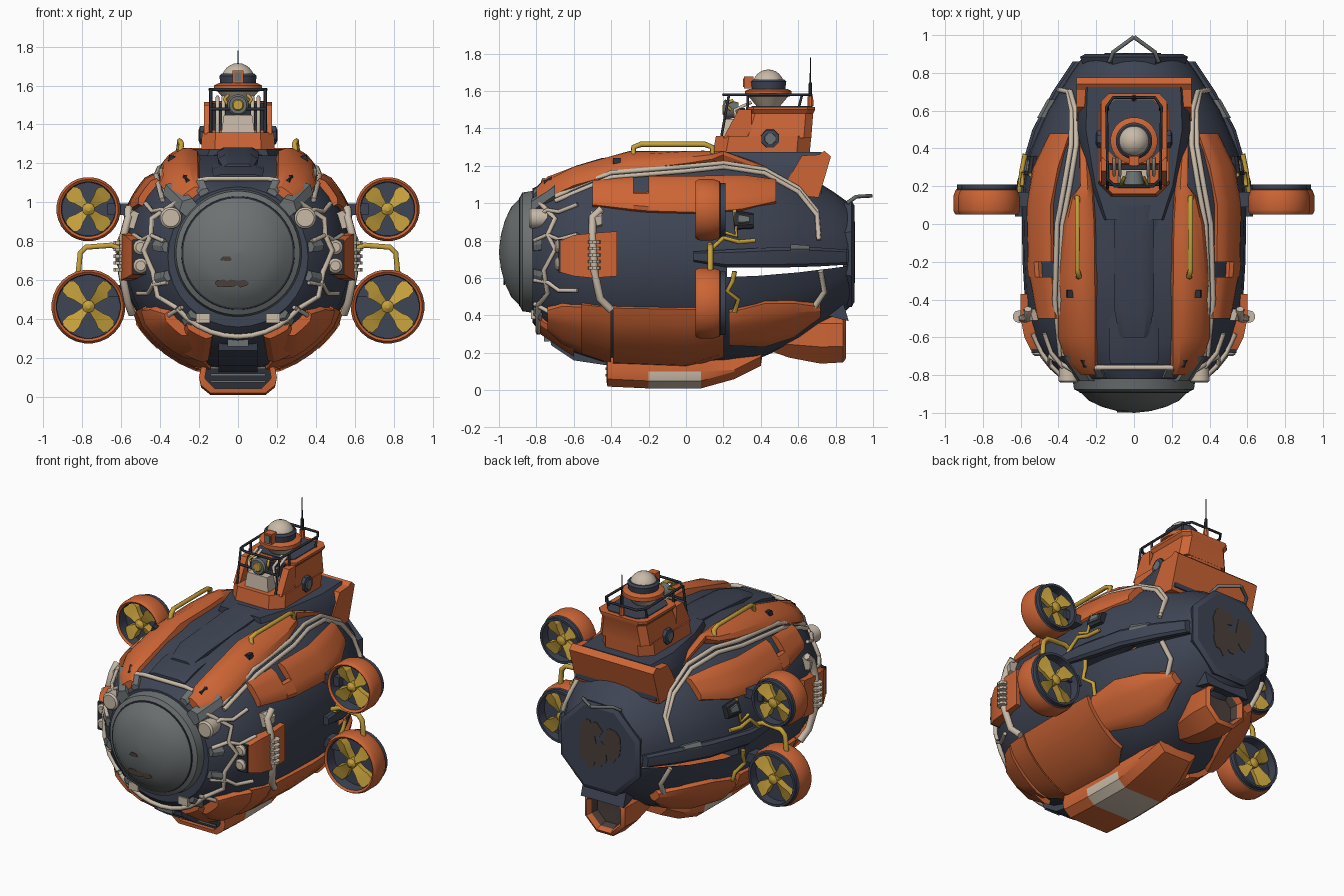
import bpy, bmesh, math, random
from math import sin, cos, radians, pi

random.seed(4)
if "Cube" in bpy.data.objects:
    bpy.data.objects.remove(bpy.data.objects["Cube"])

def material(name, rgb):
    m = bpy.data.materials.new(name)
    m.use_nodes = True
    m.diffuse_color = (*rgb, 1)
    m.node_tree.nodes["Principled BSDF"].inputs["Base Color"].default_value = (*rgb, 1)
    return m

ORANGE = material("orange_paint", (.61, .13, .036))
NAVY = material("navy_hull", (.048, .058, .088))
GREY = material("grey_metal", (.15, .165, .165))
CREAM = material("cream", (.58, .49, .39))
YELLOW = material("yellow", (.57, .36, .045))
RUST = material("rust_brown", (.07, .05, .043))
BLACK = material("dark_steel", (.025, .029, .038))

CZ = .72
HULL = [(-.82, .36), (-.75, .44), (-.62, .52), (-.45, .575), (-.2, .59), (.08, .595), (.22, .585),
        (.38, .555), (.6, .46), (.79, .34), (.86, .29), (.9, .25)]

def hull_radius(y):
    for (a, ra), (b, rb) in zip(HULL, HULL[1:]):
        if y <= b:
            return ra + (rb - ra) * (y - a) / (b - a)
    return HULL[-1][1]

def on_hull(y, deg, off=0):
    """Point on the round hull, whose top is planed flat and slopes down at the nose."""
    r, a = hull_radius(y) + off, radians(deg)
    return (r * cos(a), y, min(CZ + r * sin(a), min(1.24, 1.2 + .3 * (y + .45)) + off))

def loft(name, rings, mats, mirror=False, rule=None):
    """Skin closed rings of points, capping both ends."""
    bm = bmesh.new()
    rows = [[bm.verts.new(p) for p in ring] for ring in rings]
    n = len(rows[0])
    for a, b in zip(rows, rows[1:]):
        for j in range(n):
            bm.faces.new((a[j], a[(j + 1) % n], b[(j + 1) % n], b[j]))
    bm.faces.new(rows[0])
    bm.faces.new(rows[-1])
    bmesh.ops.recalc_face_normals(bm, faces=bm.faces)
    mats = mats if isinstance(mats, list) else [mats]
    if rule:
        for f in bm.faces:
            f.material_index = rule(f.calc_center_median())
    me = bpy.data.meshes.new(name)
    bm.to_mesh(me)
    bm.free()
    ob = bpy.data.objects.new(name, me)
    bpy.context.collection.objects.link(ob)
    for m in mats:
        me.materials.append(m)
    if mirror:
        ob.modifiers.new("mirror", "MIRROR")
    return ob

def lathe(name, prof, c, mats, axis="y", n=32, **kw):
    """Spin (distance, radius) pairs round an axis through c."""
    def pt(d, r, t):
        u, v = r * cos(t), r * sin(t)
        x, y, z = {"x": (d, u, v), "y": (u, d, v), "z": (u, v, d)}[axis]
        return (c[0] + x, c[1] + y, c[2] + z)
    return loft(name, [[pt(d, r, 2 * pi * (i + .5) / n) for i in range(n)] for d, r in prof], mats, **kw)

def panel(name, rows, mat, off=.025, mirror=True, n=6):
    """Curved armour plate: rows of (y, start angle, end angle)."""
    rings = []
    for y, a, b in rows:
        angs = [a + (b - a) * i / n for i in range(n + 1)]
        rings.append([on_hull(y, t, off if 0 < i < n else off * .6) for i, t in enumerate(angs)]
                     + [on_hull(y, t, -.02) for t in reversed(angs)])
    return loft(name, rings, mat, mirror)

def slab(name, prof, x0, x1, mat, mirror=False):
    """Side outline of (y, z) points extruded across x."""
    return loft(name, [[(x, y, z) for y, z in prof] for x in (x0, x1)], mat, mirror)

def box(name, c, s, mat, mirror=False, top=1.0):
    rings = [[(c[0] + i * s[0] / 2 * k, c[1] + j * s[1] / 2 * k, c[2] + h * s[2] / 2)
              for i, j in ((-1, -1), (1, -1), (1, 1), (-1, 1))] for h, k in ((-1, 1), (1, top))]
    return loft(name, rings, mat, mirror)

def stain(name, x, y, z, w, h):
    """Thin ragged patch facing along y."""
    ring = [(t * pi / 7, random.uniform(.38, .55)) for t in range(14)]
    loft(name, [[(x + w * q * cos(t), d, z + h * q * sin(t)) for t, q in ring] for d in (y - .004, y + .004)], RUST)

def pipe(name, pts, r, mat, mirror=True, closed=False):
    cu = bpy.data.curves.new(name, "CURVE")
    cu.dimensions, cu.bevel_depth, cu.bevel_resolution, cu.use_fill_caps = "3D", r, 1, True
    for s in ((1, -1) if mirror else (1,)):
        sp = cu.splines.new("POLY")
        sp.points.add(len(pts) - 1)
        sp.use_cyclic_u = closed
        for p, q in zip(sp.points, pts):
            p.co = (s * q[0], q[1], q[2], 1)
    cu.materials.append(mat)
    bpy.context.collection.objects.link(bpy.data.objects.new(name, cu))

def hull_pipe(name, path, r, mat, off=.015, mirror=True):
    pipe(name, [on_hull(y, a, off) for y, a in path], r, mat, mirror)

# Hull with an open slot under each side ridge
hull = loft("hull", [[on_hull(y, i * 11.25) for i in range(32)] for y, r in HULL], NAVY)
bm = bmesh.new()
bm.from_mesh(hull.data)
slot = [f for f in bm.faces for c in [f.calc_center_median()] if .22 < c.y < .86
        and -9 < math.degrees(math.atan2(c.z - CZ, abs(c.x))) < -2]
bmesh.ops.delete(bm, geom=slot, context="FACES")
bm.to_mesh(hull.data)
bm.free()
panel("side_ridge", [(.04, -3, 2), (.22, -6, 3), (.5, -7, 5), (.7, -8, 6), (.86, -9, 6)], NAVY, .035)
panel("ridge_wear", [(.56, 1, 7), (.66, 2, 7)], GREY, .038, n=2)
lathe("stern_plate", [(.84, .29), (.885, .31), (.9, .28)], (0, 0, .73), NAVY, n=8)
for x, z, w, h in ((-.09, .78, .13, .26), (.08, .74, .13, .32), (0, .7, .12, .16), (.03, .85, .12, .1)):
    stain("stern_rust", x, .9, z, w, h)

# Nose window
lathe("nose_window", [(-.76, .34), (-.83, .325), (-.875, .318), (-.89, .288), (-.895, .28), (-.935, .24),
      (-.968, .17), (-.99, .09), (-1, .002)], (0, 0, .74), GREY, n=48)
lathe("window_seal", [(-.887, .292), (-.893, .29), (-.894, .284)], (0, 0, .74), BLACK, n=48)
stain("window_smudge", -.06, -.993, .71, .06, .03)
for x in (-.08, -.03, .02):
    stain("window_smudge", x, -.972, .585, .07, .045)

# Orange armour
panel("top_band", [(-.8, 46, 61), (-.74, 41, 64), (-.6, 43, 68), (-.3, 49, 70), (0, 53, 70),
                   (.14, 57, 69), (.2, 62, 68), (.6, 54, 58)], ORANGE, .04)
panel("upper_side_panel", [(-.5, 28, 44), (-.28, 24, 44)], ORANGE, .035)
panel("upper_side_panel_notch", [(-.28, 24, 34), (-.2, 23, 34)], ORANGE, .035)
panel("upper_side_panel_rear", [(-.2, 23, 44), (.1, 22, 44), (.3, 25, 47), (.48, 33, 50)], ORANGE, .035)
panel("lower_side_panel_front", [(-.74, -58, -38), (-.66, -66, -31), (-.56, -68, -29)], ORANGE, .05)
panel("lower_side_panel", [(-.56, -70, -28), (-.4, -76, -28)], ORANGE, .03)
panel("lower_side_panel_rear", [(-.39, -78, -28), (0, -78, -28), (.2, -64, -28)], ORANGE, .032)
panel("lower_rear_panel", [(.23, -52, -30), (.42, -60, -27), (.58, -62, -31), (.72, -52, -42)], ORANGE, .045)
panel("chin_panel", [(-.78, -72, -52), (-.6, -74, -56)], ORANGE, .045)
panel("band_bolt", [(-.76, 54, 59), (-.72, 54, 59)], BLACK, .048, n=2)
panel("band_bolt", [(-.39, 54, 58), (-.35, 54, 58)], BLACK, .05, n=2)

# Deck and stern transom
panel("deck_strip", [(-.74, 74, 106), (-.6, 76, 104), (.2, 77, 103)], NAVY, .03, False)
panel("deck_ridge", [(-.6, 82, 98), (-.45, 80, 100), (.1, 80, 100)], NAVY, .042, False)
loft("tower_deck", [[(-w, y, 1.05), (w, y, 1.05), (w, y, 1.2), (w * .85, y, 1.275), (-w * .85, y, 1.275), (-w, y, 1.2)]
                    for y, w in ((.02, .17), (.2, .24), (.5, .3), (.725, .29))], NAVY)
slab("stern_transom", [(.62, 1.255), (.71, 1.26), (.74, 1.28), (.775, 1.25), (.71, 1.03), (.5, 1.05)], -.305, .305, ORANGE)

# Conning tower
def octagon(z, y0, y1, w, c):
    return [(-w + c, y0, z), (w - c, y0, z), (w, y0 + c, z), (w, y1 - c, z), (w - c, y1, z),
            (-w + c, y1, z), (-w, y1 - c, z), (-w, y0 + c, z)]
loft("tower_base", [octagon(1.25, .14, .66, .19, .07), octagon(1.36, .16, .67, .185, .07)], ORANGE)
loft("tower_cabin", [octagon(1.35, .29, .67, .18, .04), octagon(1.48, .33, .68, .16, .04),
                     octagon(1.5, .32, .69, .175, .04), octagon(1.515, .32, .69, .175, .04)], ORANGE)
loft("cabin_floor", [octagon(z, .35, .66, .14, .04) for z in (1.51, 1.52)], NAVY)
slab("cabin_cheek", [(.2, 1.35), (.35, 1.35), (.35, 1.5), (.28, 1.5)], .13, .175, ORANGE, True)
box("cabin_back", (0, .3, 1.44), (.26, .03, .14), BLACK)
box("cabin_console", (0, .25, 1.405), (.17, .12, .09), CREAM, top=.85)
lathe("searchlight", [(.2, .045), (.21, .055), (.28, .04)], (0, 0, 1.5), GREY, n=16)
lathe("searchlight_rim", [(.195, .025), (.2, .03)], (0, 0, 1.5), YELLOW, n=12)
lathe("turret_cone", [(1.515, .06), (1.575, .11)], (0, .44, 0), CREAM, "z", 24)
lathe("turret_ring", [(1.57, .11), (1.575, .125), (1.6, .125), (1.612, .1)], (0, .44, 0), ORANGE, "z", 24)
lathe("turret_collar", [(1.6, .09), (1.65, .097), (1.662, .085)], (0, .44, 0), NAVY, "z", 24)
lathe("turret_dome", [(1.63 + .085 * sin(t * pi / 12), max(.002, .085 * cos(t * pi / 12))) for t in range(7)],
      (0, .44, 0), CREAM, "z", 24)
box("turret_eye", (0, .335, 1.645), (.055, .05, .065), ORANGE)
box("turret_eye_lens", (0, .308, 1.645), (.035, .008, .045), GREY)
pipe("tower_rail", [(-.1, .2, 1.58), (.1, .2, 1.58), (.14, .24, 1.58), (.145, .62, 1.58), (.11, .67, 1.58),
                    (-.11, .67, 1.58), (-.145, .62, 1.58), (-.14, .24, 1.58)], .008, BLACK, False, True)
for y0, y1, z in ((.19, .23, 1.36), (.33, .33, 1.5), (.6, .62, 1.5)):
    pipe("rail_post", [(.14, y0, z), (.14, y1, 1.58)], .008, BLACK)
pipe("cabin_bar", [(-.14, .21, 1.48), (.14, .21, 1.48)], .008, BLACK, False)
for x in (.075, .105):
    pipe("cabin_hose", [(x, .28, 1.36), (x, .26, 1.5), (x, .35, 1.54)], .01, CREAM)
pipe("lamp_cable", [(.05, .24, 1.5), (.07, .21, 1.53), (.05, .25, 1.55)], .009, YELLOW)
lathe("antenna", [(1.5, .012), (1.64, .01), (1.65, .004), (1.78, .003)], (0, .665, 0), BLACK, "z", 8)
lathe("antenna_base", [(1.52, .018), (1.57, .016)], (0, .665, 0), ORANGE, "z", 8)
lathe("tower_porthole", [(.16, .055), (.195, .05), (.2, .035)], (0, .45, 1.345), NAVY, "x", 8, mirror=True)
lathe("porthole_glass", [(.19, .035), (.204, .03)], (0, .45, 1.345), GREY, "x", 8, mirror=True)

# Ducted fans, one pair high and one pair low
for z, r in ((.965, .165), (.465, .19)):
    x = .768
    prof = [(.13, .002), (.13, r - .028), (.06, r - .025), (.05, r - .012), (.062, r - .004), (.075, r), (.145, r),
            (.18, r - .012), (.185, r - .02), (.21, r - .02), (.21, r - .035), (.15, r - .035), (.15, .002)]
    lathe("fan_duct", prof, (x, 0, z), [ORANGE, NAVY], n=28, mirror=True,
          rule=lambda c: int(math.hypot(c.x - x, c.z - z) < r - .021 or c.y > .181))
    lathe("fan_hub", [(.06, .01), (.075, .032), (.2, .032), (.21, .01)], (x, 0, z), YELLOW, n=12, mirror=True)
    for k in range(4):
        a = pi / 4 + k * pi / 2
        d, p = (cos(a), sin(a)), (-sin(a), cos(a))
        loft("fan_blade", [[(x + d[0] * q + p[0] * s * w, y + s * .012, z + d[1] * q + p[1] * s * w)
                            for s, y in ((-1, .085), (1, .085), (1, .185), (-1, .185))]
                           for q, w in ((.02, .016), (r * .4, .028), (r * .58, .042), (r - .042, .04), (r - .03, .025))],
             YELLOW, True)
    box("fan_strut", (.59, .13, z + (.0 if z > .7 else .08)), (.16, .08, .06), NAVY, True)
pipe("fan_pipe", [(.58, .13, .75), (.65, .13, .78), (.78, .13, .77), (.81, .13, .74), (.82, .13, .64)], .016, YELLOW)
hull_pipe("upper_fuel_line", [(.12, 2), (.2, 9), (.28, 7), (.37, 8)], .013, YELLOW, .025)
hull_pipe("upper_fuel_branch", [(.2, 12), (.27, 10), (.26, 24)], .011, YELLOW, .02)
hull_pipe("lower_fuel_line", [(.26, -8), (.25, -13), (.22, -18), (.28, -23), (.26, -30)], .013, YELLOW, .025)
panel("side_vent", [(.26, 14, 24), (.36, 15, 23)], BLACK, .03)
panel("side_vent_cover", [(.28, 16, 22), (.34, 17, 21)], GREY, .038)

# Handrails and tow hook
pipe("handrail", [(.3, -.28, 1.22), (.29, -.28, 1.3), (.3, -.24, 1.315), (.3, .1, 1.315), (.3, .14, 1.3), (.31, .14, 1.22)],
     .015, YELLOW)
pipe("tow_hook", [(.13, .86, 1.0), (.11, .91, 1.035), (0, .99, 1.04)], .011, GREY)

# Side lamp boxes with ribbed hoses
loft("lamp_box", [[(.45, y, a), (x, y, a), (x, y, b), (.45, y, b)] for y, x, a, b in
                  ((-.67, .545, .63, .8), (-.6, .58, .61, .83), (-.5, .6, .6, .84), (-.37, .6, .61, .85))], ORANGE, True)
box("lamp_plate", (.5, -.672, .72), (.085, .02, .18), BLACK, True)
for z in (.77, .675):
    lathe("side_lamp", [(-.7, .025), (-.69, .038), (-.66, .04)], (.5, 0, z), CREAM, n=12, mirror=True)
hull_pipe("side_hose", [(-.4, -28), (-.46, -22), (-.49, -8), (-.5, 10), (-.5, 20), (-.45, 24)], .022, CREAM, .04)
for i in range(5):
    lathe("hose_rib", [(.645 + i * .035, .034), (.662 + i * .035, .034)], (.608, -.49, 0), CREAM, "z", 10, mirror=True)

# Hoses round the nose and along the flanks
for off in (0, 3.5):
    hull_pipe("flank_hose", [(y, a + off) for y, a in ((-.7, 37), (-.4, 45), (0, 48), (.2, 52), (.42, 53), (.6, 46),
                                                       (.7, 32), (.71, 12))], .014, CREAM)
hull_pipe("stern_hose", [(.72, -12), (.74, -30), (.68, -42)], .016, CREAM)
hull_pipe("brow_hose", [(-.76, a) for a in range(62, 119, 8)], .014, CREAM, mirror=False)
hull_pipe("chin_hose", [(-.79, a) for a in range(-140, -39, 10)], .015, CREAM, mirror=False)
hull_pipe("cheek_hose", [(-.78, 42), (-.7, 24), (-.74, 14), (-.7, 4), (-.76, -10), (-.74, -26), (-.79, -40)], .014, CREAM)
for a in (30, 12, -20, -42):
    hull_pipe("nose_hose", [(-.81, a), (-.74, a + 2), (-.68, a - 2), (-.58, a)], .012, CREAM)
for a in (-52, -15, 8, 62):
    panel("nose_bracket", [(-.815, a - 4, a + 4), (-.77, a - 4, a + 4)], GREY, .03, n=2)
panel("brow_block", [(-.83, 38, 52), (-.7, 40, 50)], GREY, .055, n=2)
panel("hose_clamp", [(-.51, 15, 24), (-.45, 16, 24)], CREAM, .05, n=2)
lathe("head_lamp", [(-.84, .045), (-.83, .056), (-.74, .05)], (.345, 0, .92), CREAM, n=16, mirror=True)
box("chin_lamp", (.18, -.8, .405), (.07, .06, .05), CREAM, True)

# Chin intake, keel skid and stern nozzle
slab("chin_block", [(-.74, .33), (-.72, .24), (-.6, .16), (-.4, .13), (-.4, .3)], -.1, .1, NAVY)
box("chin_sensor", (0, -.745, .285), (.11, .03, .05), GREY)
keel = [(-.4, .045, .17), (-.425, .045, .17), (-.42, .02, .2), (-.2, .01, .2), (.08, .01, .195), (.26, .06, .18),
        (.4, .13, .14), (.41, .2, .1)]
loft("keel_skid", [[(-w * .7, y, z), (w * .7, y, z), (w * .95, y, z + .04), (w, y, max(.1, z + .05)), (w * .9, y, .2),
                    (-w * .9, y, .2), (-w, y, max(.1, z + .05)), (-w * .95, y, z + .04)]
                   for y, z, w in keel], [ORANGE, CREAM, BLACK],
     rule=lambda c: 1 if -.19 < c.y < .07 and c.z < .12 else 2 if c.y < -.39 and abs(c.x) < .1 and c.z > .05 else 0)
for z in (.08, .115, .15):
    box("keel_grille", (0, -.426, z), (.28, .008, .012), GREY)
lathe("stern_nozzle", [(.42, .08), (.55, .13), (.72, .165), (.84, .158), (.855, .135), (.82, .12), (.77, .11), (.765, .002)],
      (0, 0, .295), [ORANGE, RUST], n=8, rule=lambda c: int(c.y > .75 and math.hypot(c.x, c.z - .295) < .116))
slab("nozzle_mount", [(.4, .3), (.6, .4), (.75, .4), (.87, .37), (.84, .47), (.6, .5)], -.155, .155, NAVY)

bpy.ops.object.select_all(action="DESELECT")
for ob in bpy.context.collection.objects:
    if ob.type == "MESH":
        ob.select_set(True)
        bpy.context.view_layer.objects.active = ob
bpy.ops.object.shade_smooth_by_angle(angle=radians(28))
